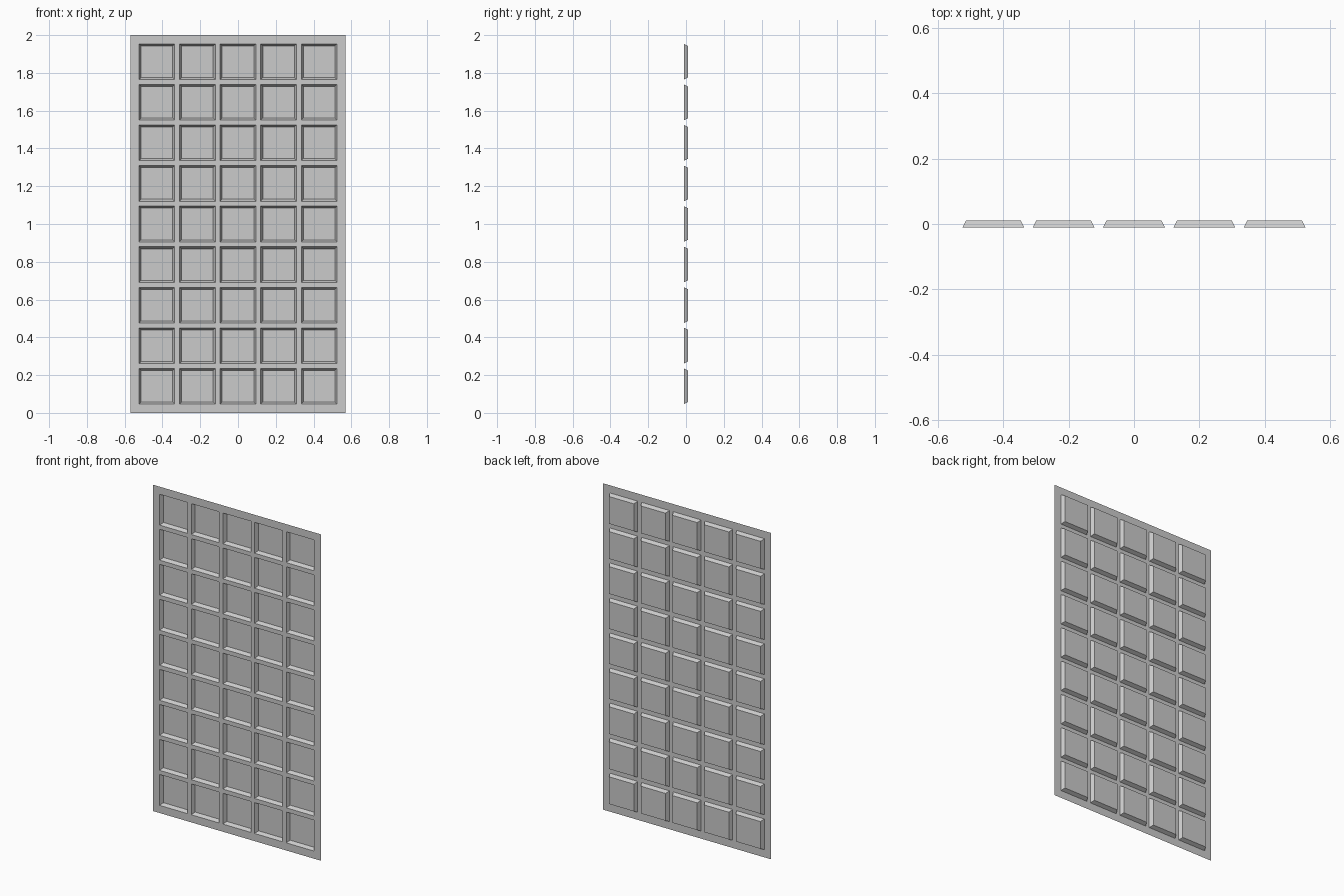
import bpy, bmesh

if "Cube" in bpy.data.objects:
    bpy.data.objects.remove(bpy.data.objects["Cube"])

COLS, ROWS = 5, 9
PITCH, CELL = 0.2147, 0.189      # coffer spacing and opening size
HALF_W, HEIGHT = 0.57, 2.0
DEPTH, TAPER = 0.022, 0.011


def grid_lines(count, centre, low, high):
    """Outer edges plus both sides of every coffer opening."""
    lines = [low]
    for i in range(count):
        c = centre + (i - (count - 1) / 2) * PITCH
        lines += [c - CELL / 2, c + CELL / 2]
    return lines + [high]


xs = grid_lines(COLS, 0, -HALF_W, HALF_W)
zs = grid_lines(ROWS, HEIGHT / 2, 0, HEIGHT)

# flat front sheet
bm = bmesh.new()
v = [[bm.verts.new((x, -DEPTH / 2, z)) for x in xs] for z in zs]
cells = []
for j in range(len(zs) - 1):
    for i in range(len(xs) - 1):
        f = bm.faces.new((v[j][i], v[j][i + 1], v[j + 1][i + 1], v[j + 1][i]))
        if i % 2 and j % 2:
            cells.append(f)
bm.normal_update()

# tapered coffers pushed back from the sheet
bmesh.ops.inset_individual(bm, faces=cells, thickness=TAPER, use_even_offset=True)
floor_verts = {vert for f in cells for vert in f.verts}
bmesh.ops.translate(bm, verts=list(floor_verts), vec=(0, DEPTH, 0))
bm.normal_update()

mesh = bpy.data.meshes.new("coffered_panel")
bm.to_mesh(mesh)
bm.free()
panel = bpy.data.objects.new("coffered_panel", mesh)
bpy.context.collection.objects.link(panel)
